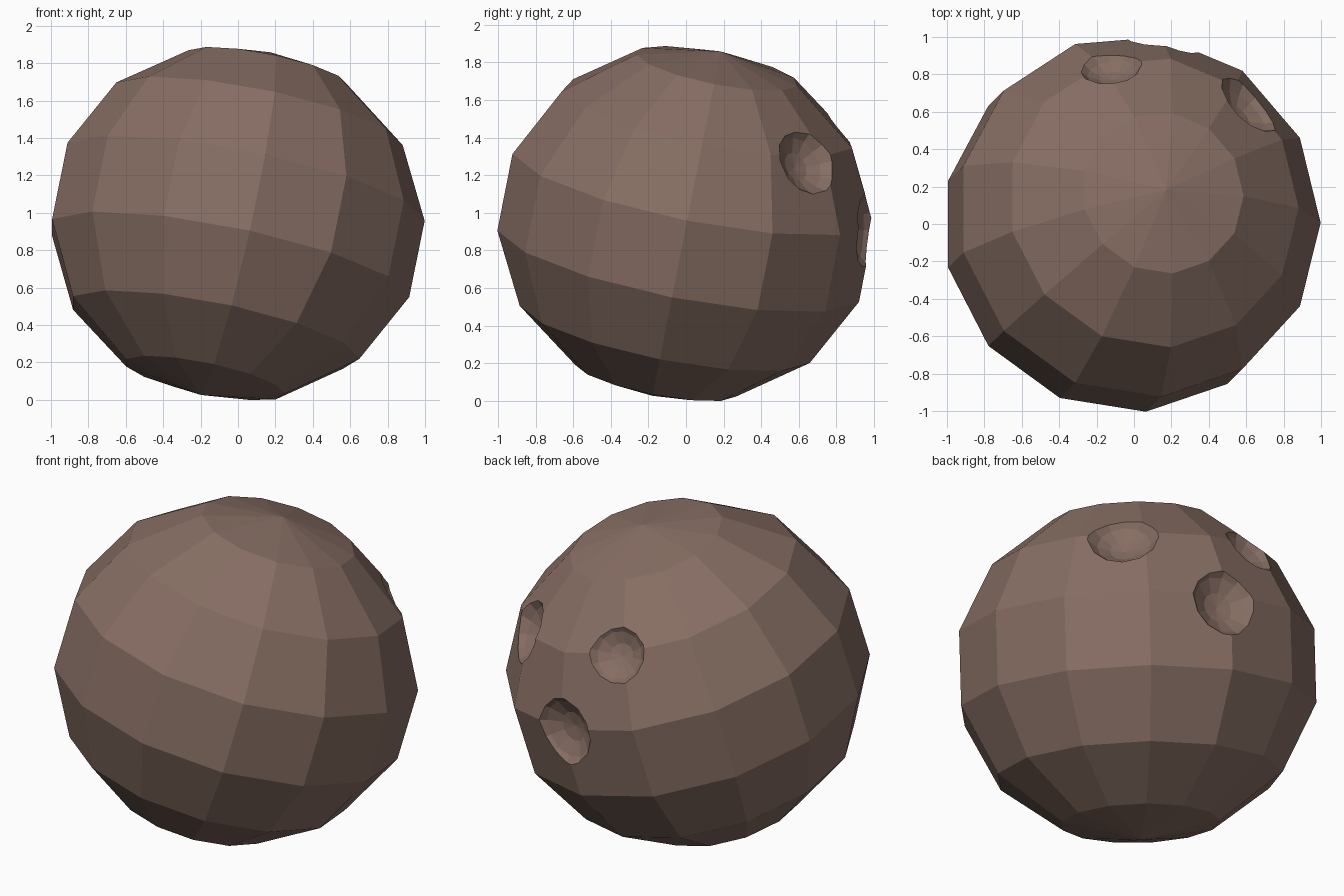
import bpy, bmesh
from mathutils import Vector, Matrix
from mathutils.bvhtree import BVHTree

if "Cube" in bpy.data.objects:
    bpy.data.objects.remove(bpy.data.objects["Cube"])

CENTRE = Vector((-0.012, 0.003, 0.942))


def faceted_sphere(name, segments, rings, axis, meridian, centre, radii):
    """Low-poly sphere with its pole along axis and one vertex column towards meridian."""
    z = Vector(axis).normalized()
    y = Vector(meridian)
    y = (y - z * y.dot(z)).normalized()
    x = y.cross(z)
    rot = Matrix((x, y, z)).transposed().to_4x4()
    bm = bmesh.new()
    bmesh.ops.create_uvsphere(bm, u_segments=segments, v_segments=rings, radius=1)
    bm.transform(Matrix.Translation(centre) @ rot @ Matrix.Diagonal((*radii, 1)))
    mesh = bpy.data.meshes.new(name)
    bm.to_mesh(mesh)
    bm.free()
    obj = bpy.data.objects.new(name, mesh)
    bpy.context.collection.objects.link(obj)
    return obj


# Ball: slightly squashed along a tilted axis
ball = faceted_sphere("ball", 13, 7, (0.195, 0.19, 0.963), (1, 0, 0.0),
                      CENTRE, (1.013, 1.013, 0.952))
mat = bpy.data.materials.new("brown_shell")
mat.diffuse_color = (0.24, 0.155, 0.125, 1)
mat.use_nodes = True
mat.node_tree.nodes["Principled BSDF"].inputs["Base Color"].default_value = mat.diffuse_color
ball.data.materials.append(mat)

# Three shallow round hollows: direction from the centre, rim radius
hollows = [((0.64, 0.65, 0.34), 0.21),
           ((0.16, 0.94, -0.035), 0.235),
           ((-0.11, 0.84, 0.46), 0.19)]
bm = bmesh.new()
bm.from_mesh(ball.data)
tree = BVHTree.FromBMesh(bm)
bm.free()
for i, (d, r) in enumerate(hollows):
    d = Vector(d).normalized()
    surface = tree.ray_cast(CENTRE, d)[0]
    rho = r * 1.2
    cutter = faceted_sphere(f"hollow_cutter_{i}", 12, 10, d, (0, 0, 1),
                            surface + d * (rho ** 2 - r ** 2) ** 0.5, (rho,) * 3)
    cutter.data.materials.append(mat)
    cutter.hide_render = True
    mod = ball.modifiers.new("hollow", 'BOOLEAN')
    mod.operation = 'DIFFERENCE'
    mod.solver = 'EXACT'
    mod.object = cutter

# Bake the cuts and remove the cutters
bpy.context.view_layer.update()
deps = bpy.context.evaluated_depsgraph_get()
ball_mesh = bpy.data.meshes.new_from_object(ball.evaluated_get(deps))
ball.modifiers.clear()
ball.data = ball_mesh
for o in [o for o in bpy.data.objects if o is not ball and o.name.startswith("hollow_cutter")]:
    bpy.data.objects.remove(o)
